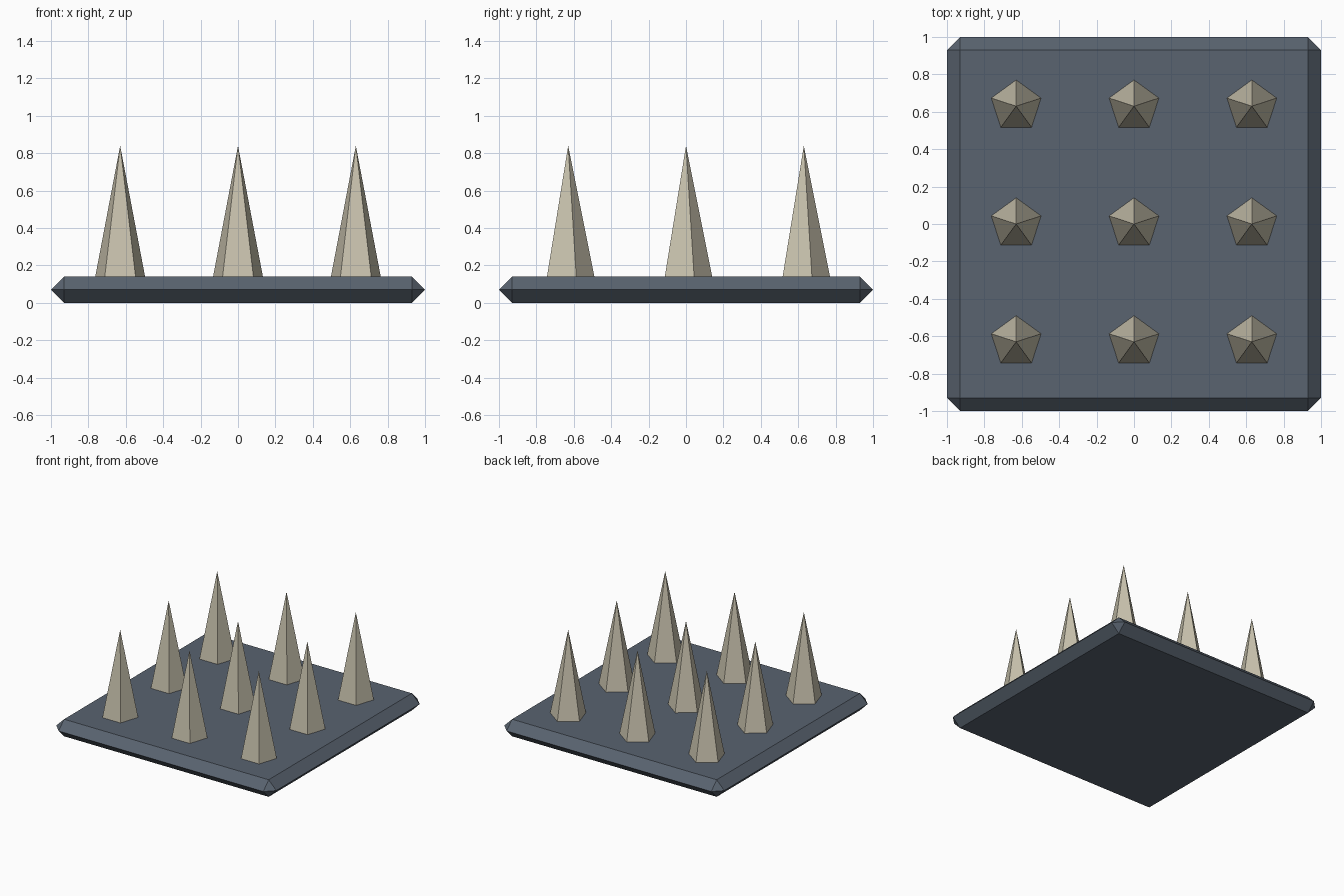
import bpy, bmesh
from math import radians
from mathutils import Matrix

if "Cube" in bpy.data.objects:
    bpy.data.objects.remove(bpy.data.objects["Cube"])

PLATE_H = 0.14
SPIKE_H = 0.70
SPIKE_R = 0.14
PITCH = 0.63


def material(name, rgb):
    m = bpy.data.materials.new(name)
    m.diffuse_color = (*rgb, 1)
    m.use_nodes = True
    m.node_tree.nodes["Principled BSDF"].inputs["Base Color"].default_value = m.diffuse_color
    return m


def finish(bm, name, mat, location=(0, 0, 0)):
    bmesh.ops.recalc_face_normals(bm, faces=bm.faces)
    mesh = bpy.data.meshes.new(name)
    bm.to_mesh(mesh)
    bm.free()
    mesh.materials.append(mat)
    obj = bpy.data.objects.new(name, mesh)
    obj.location = location
    bpy.context.collection.objects.link(obj)
    return obj


slate = material("slate_metal", (0.10, 0.125, 0.16))
bone = material("pale_spike", (0.58, 0.54, 0.42))

# Base plate: slab whose chamfers meet in a knife edge at mid height
bm = bmesh.new()
bmesh.ops.create_cube(bm, size=1, matrix=Matrix.Translation((0, 0, PLATE_H / 2))
                      @ Matrix.Diagonal((2, 2, PLATE_H, 1)))
bmesh.ops.bevel(bm, geom=bm.edges[:], offset=PLATE_H / 2, segments=1,
                affect='EDGES', profile=0.5, clamp_overlap=True)
bmesh.ops.remove_doubles(bm, verts=bm.verts, dist=0.001)
bmesh.ops.dissolve_degenerate(bm, edges=bm.edges, dist=0.0005)
finish(bm, "base_plate", slate)

# Spikes: 3 x 3 grid of five-sided cones, one corner pointing to the back
for row in (-1, 0, 1):
    for col in (-1, 0, 1):
        bm = bmesh.new()
        bmesh.ops.create_cone(bm, cap_ends=True, segments=5, radius1=SPIKE_R,
                              radius2=0, depth=SPIKE_H,
                              matrix=Matrix.Translation((0, 0, SPIKE_H / 2)))
        bmesh.ops.remove_doubles(bm, verts=bm.verts, dist=0.0001)
        # turn the pentagon so that a corner lies on +y
        low = [v for v in bm.verts if v.co.z < 0.01]
        if max(v.co.y for v in low) < SPIKE_R * 0.999:
            bmesh.ops.rotate(bm, verts=bm.verts, cent=(0, 0, 0),
                             matrix=Matrix.Rotation(radians(90), 3, 'Z'))
        finish(bm, f"spike_{row + 2}_{col + 2}", bone,
               (col * PITCH, row * PITCH, PLATE_H))
